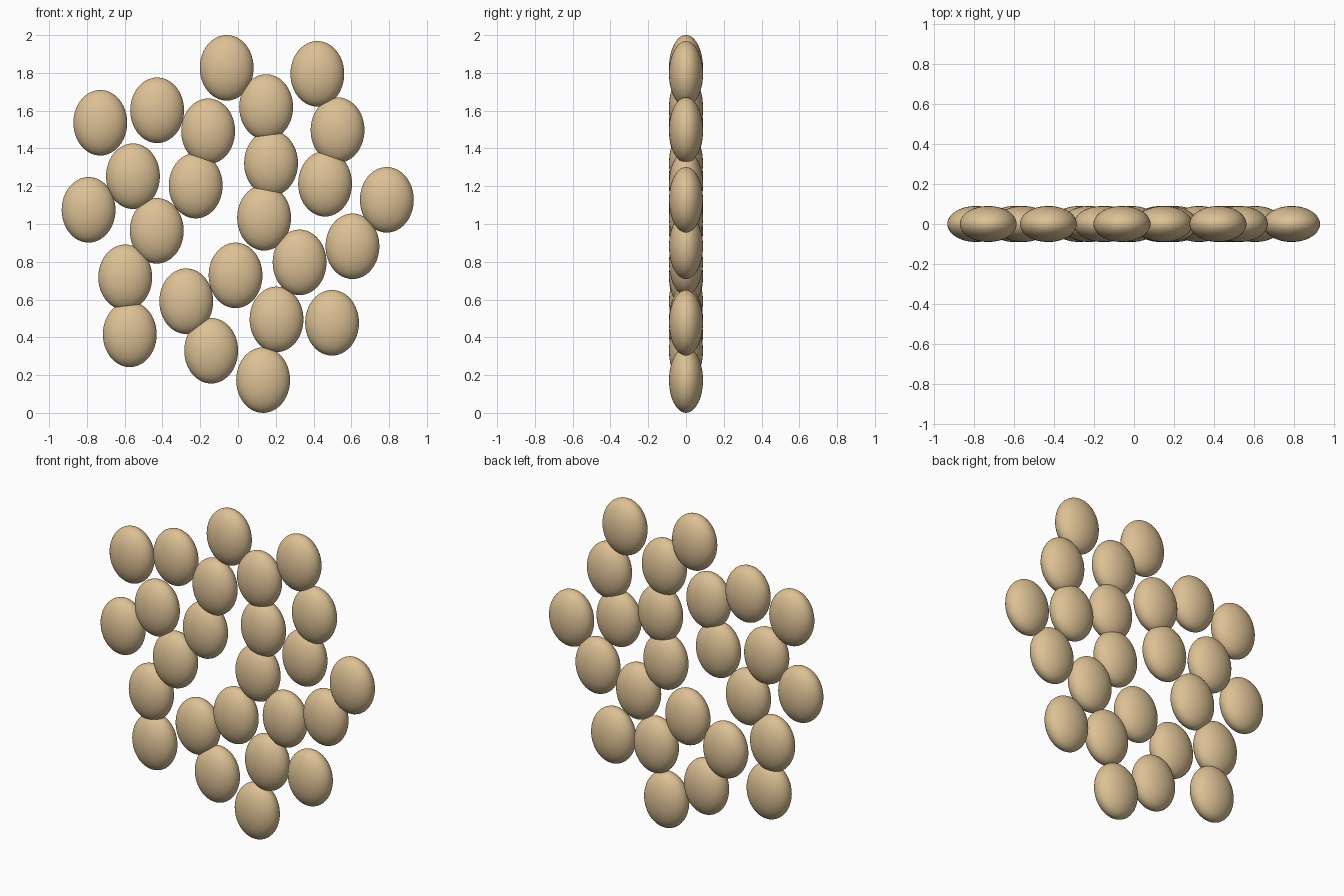
import bpy

# Centres (x, z) of the flattened pebbles, all lying in the plane y = 0
CENTRES = [
    (-0.06, 1.827), (0.42, 1.795), (-0.729, 1.536), (-0.428, 1.602), (-0.158, 1.491),
    (0.149, 1.619), (0.527, 1.497), (-0.556, 1.253), (-0.791, 1.075), (-0.224, 1.203),
    (0.175, 1.322), (0.461, 1.213), (0.788, 1.128), (0.138, 1.033), (-0.43, 0.964),
    (0.606, 0.882), (0.326, 0.797), (-0.013, 0.728), (-0.597, 0.718), (-0.274, 0.591),
    (0.204, 0.495), (0.498, 0.477), (-0.573, 0.416), (-0.142, 0.329), (0.133, 0.1735),
]
RADII = (0.1425, 0.09, 0.1735)

tan = bpy.data.materials.new("tan")
tan.diffuse_color = (0.72, 0.53, 0.30, 1)

# One shared pebble shape, placed as separate objects
bpy.ops.mesh.primitive_uv_sphere_add(segments=48, ring_count=24, radius=1)
first = bpy.context.object
bpy.ops.object.shade_smooth()
first.data.materials.append(tan)
first.scale = RADII

for i, (x, z) in enumerate(CENTRES):
    pebble = first
    if i:
        pebble = first.copy()
        bpy.context.collection.objects.link(pebble)
    pebble.name = f"pebble_{i + 1:02d}"
    pebble.location = (x, 0, z)
